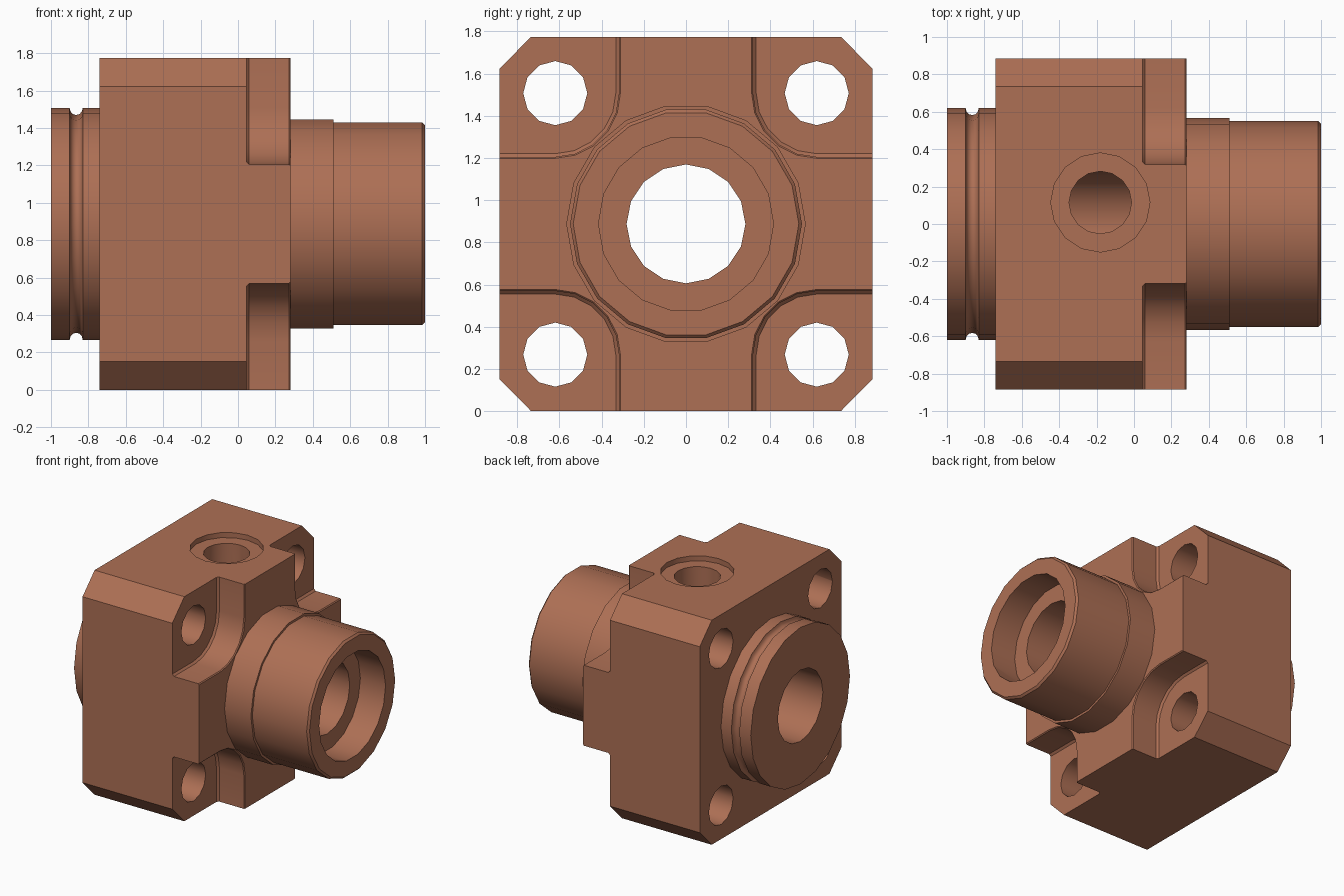
import bpy, bmesh
from math import cos, sin, pi

if "Cube" in bpy.data.objects:
    bpy.data.objects.remove(bpy.data.objects["Cube"])

H = 0.8875          # half height of the block, also the bore axis height
B = 0.62            # bolt hole offset from the axis


def loft(name, rings):
    """Closed solid skinned through rings of equal point count."""
    bm = bmesh.new()
    vr = [[bm.verts.new(p) for p in ring] for ring in rings]
    n = len(vr[0])
    for a, b in zip(vr, vr[1:]):
        for i in range(n):
            j = (i + 1) % n
            bm.faces.new((a[i], a[j], b[j], b[i]))
    bm.faces.new(vr[0])
    bm.faces.new(vr[-1])
    bmesh.ops.recalc_face_normals(bm, faces=bm.faces)
    me = bpy.data.meshes.new(name)
    bm.to_mesh(me)
    bm.free()
    ob = bpy.data.objects.new(name, me)
    bpy.context.collection.objects.link(ob)
    return ob


def turned(name, profile, n, u=0.0, v=H, axis='X'):
    """Turned solid from (position, radius) pairs along X or Z."""
    rings = []
    for t, r in profile:
        ring = []
        for i in range(n):
            a = 2 * pi * i / n
            p, q = u + r * cos(a), v + r * sin(a)
            ring.append((t, p, q) if axis == 'X' else (p, q, t))
        rings.append(ring)
    return loft(name, rings)


def pocket(name, sy, sz):
    """Rounded corner relief with a small floor and rim chamfer."""
    rings = []
    for x, d in ((0.045, -0.015), (0.06, 0), (0.273, 0), (0.283, 0.01)):
        r = 0.302 + d
        pts = [(B + r * cos(pi + k * pi / 10), B + r * sin(pi + k * pi / 10))
               for k in range(6)]
        pts += [(1, B - r), (1, 1), (B - r, 1)]
        rings.append([(x, sy * y, H + sz * z) for y, z in pts])
    return loft(name, rings)


# chamfered block
w, c = 0.885, 0.735
octagon = [(w, c), (c, H), (-c, H), (-w, c), (-w, -c), (-c, -H), (c, -H), (w, -c)]
body = loft("bearing_housing", [[(x, y, H + z) for y, z in octagon] for x in (-0.74, 0.28)])

# rear pilot with round groove, and stepped front spigot
groove = [(-0.865 - 0.035 * cos(k * pi / 6), 0.62 - 0.038 * sin(k * pi / 6)) for k in range(7)]
added = [
    turned("pilot", [(-1, 0.62)] + groove + [(-0.6, 0.62)], 20),
    turned("spigot", [(0.1, 0.568), (0.51, 0.568), (0.51, 0.55), (0.985, 0.55), (1, 0.535)], 18),
]

# bores, top port, bolt holes and corner pockets
cutters = [
    turned("bore", [(-1.2, 0.282), (1.2, 0.282)], 16),
    turned("counterbore", [(0.78, 0.415), (1.2, 0.415)], 18),
    turned("port", [(H, 0.167), (1.735, 0.167), (1.735, 0.265), (1.9, 0.265)],
           16, -0.18, 0.115, 'Z'),
]
for sy in (-1, 1):
    for sz in (-1, 1):
        cutters.append(pocket("pocket", sy, sz))
        cutters.append(turned("bolt_hole", [(-1, 0.152), (0.5, 0.152)], 12, sy * B, H + sz * B))

# combine into one solid
bpy.context.view_layer.objects.active = body
body.select_set(True)
for op, group in (('UNION', added), ('DIFFERENCE', cutters)):
    for ob in group:
        m = body.modifiers.new("cut", 'BOOLEAN')
        m.operation, m.object, m.solver = op, ob, 'EXACT'
        bpy.ops.object.modifier_apply(modifier=m.name)
        bpy.data.objects.remove(ob)

bpy.ops.object.shade_smooth_by_angle(angle=0.61)

# copper brown finish
mat = bpy.data.materials.new("copper_brown")
mat.diffuse_color = (0.42, 0.16, 0.09, 1)
mat.use_nodes = True
mat.node_tree.nodes["Principled BSDF"].inputs["Base Color"].default_value = mat.diffuse_color
body.data.materials.clear()
body.data.materials.append(mat)
